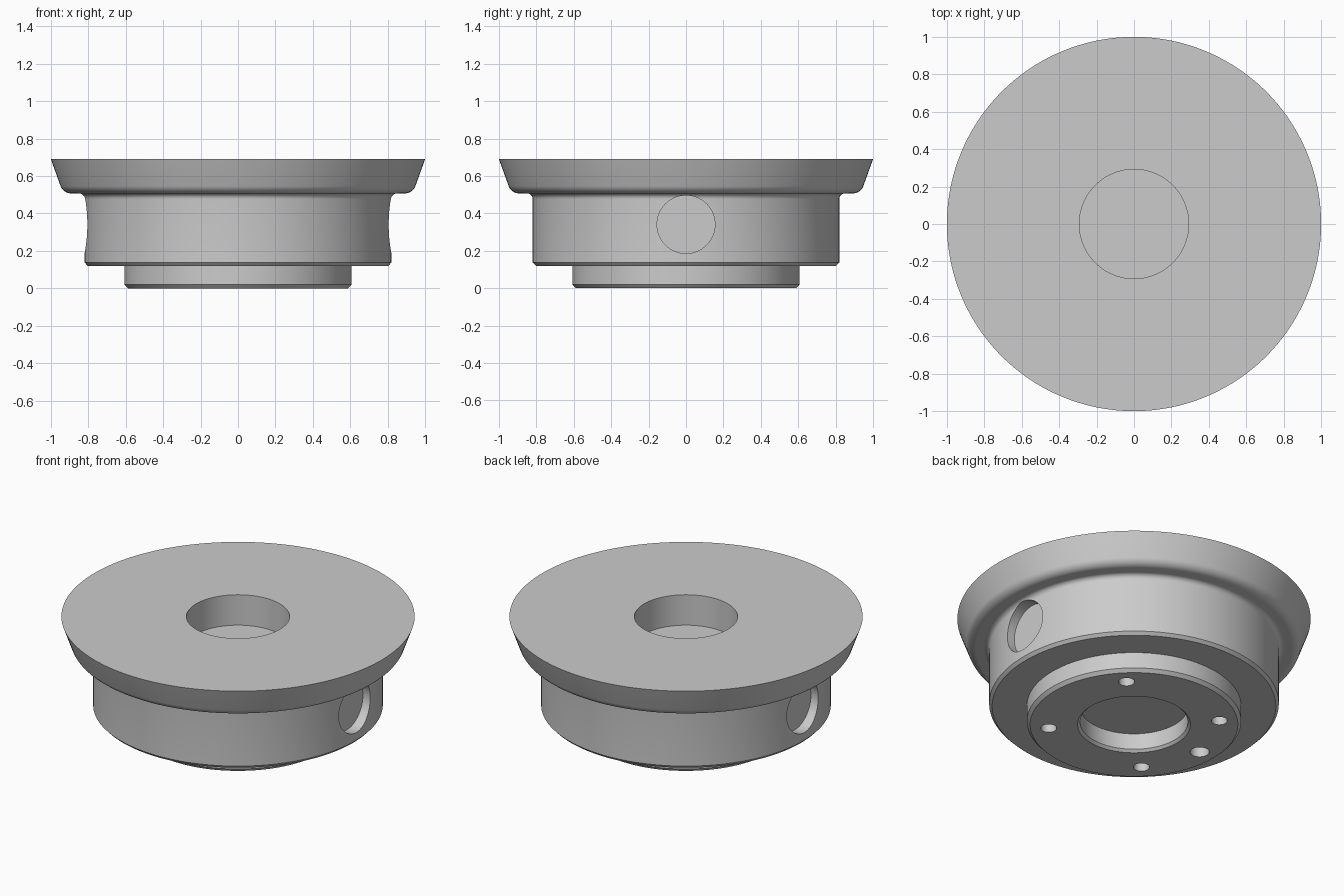
import bpy
import bmesh
from math import sin, cos, pi, radians
from mathutils import Matrix, Vector

if "Cube" in bpy.data.objects:
    bpy.data.objects.remove(bpy.data.objects["Cube"])

SEG = 160


def arc(cx, cz, r, a0, a1, n):
    """Points (radius, z) along an arc, angles in degrees."""
    angles = [radians(a0 + (a1 - a0) * i / n) for i in range(n + 1)]
    return [(cx + r * cos(a), cz + r * sin(a)) for a in angles]


def lathe(name, profile):
    """Revolve an open profile that starts and ends on the z axis."""
    bm = bmesh.new()
    rings = []
    for r, z in profile:
        if r == 0:
            rings.append([bm.verts.new((0, 0, z))])
        else:
            rings.append([bm.verts.new((r * cos(2 * pi * i / SEG), r * sin(2 * pi * i / SEG), z))
                          for i in range(SEG)])
    for a, b in zip(rings, rings[1:]):
        for i in range(SEG):
            j = (i + 1) % SEG
            if len(a) == 1:
                bm.faces.new((a[0], b[j], b[i]))
            elif len(b) == 1:
                bm.faces.new((a[i], a[j], b[0]))
            else:
                bm.faces.new((a[i], a[j], b[j], b[i]))
    bmesh.ops.recalc_face_normals(bm, faces=bm.faces)
    mesh = bpy.data.meshes.new(name)
    bm.to_mesh(mesh)
    bm.free()
    obj = bpy.data.objects.new(name, mesh)
    bpy.context.collection.objects.link(obj)
    return obj


def add_drill(bm, centre, axis, radius, length, segments):
    """Add one closed cylinder to the cutter mesh."""
    turn = Vector((0, 0, 1)).rotation_difference(Vector(axis)).to_matrix().to_4x4()
    bmesh.ops.create_cone(bm, cap_ends=True, segments=segments, radius1=radius,
                          radius2=radius, depth=length,
                          matrix=Matrix.Translation(centre) @ turn)


# Turned body: bottom recess, spigot, drum, flared flange, top pocket
profile = [(0, 0.115), (0.305, 0.115), (0.305, 0.015), (0.32, 0),
           (0.588, 0), (0.607, 0.02), (0.607, 0.12),
           (0.803, 0.12), (0.82, 0.138)]
profile += arc(0.85, 0.477, 0.03, 180, 90, 8)
profile += arc(0.892, 0.567, 0.06, -90, -19.8, 10)
profile += [(1, 0.69), (0.292, 0.69), (0.292, 0.5), (0, 0.5)]
body = lathe("flanged_hub", profile)

# Drills: two side pockets, four bolt holes and one larger locating hole
bm = bmesh.new()
for side in (-1, 1):
    add_drill(bm, (side * 0.855, 0, 0.341), (1, 0, 0), 0.155, 0.2, 64)
for k in range(4):
    a = radians(45 + 90 * k)
    add_drill(bm, (0.485 * cos(a), 0.485 * sin(a), 0.05), (0, 0, 1), 0.045, 0.4, 32)
add_drill(bm, (-0.485, 0, 0.05), (0, 0, 1), 0.054, 0.4, 32)
mesh = bpy.data.meshes.new("drill_cutter")
bm.to_mesh(mesh)
bm.free()
cutter = bpy.data.objects.new("drill_cutter", mesh)
bpy.context.collection.objects.link(cutter)
cutter.hide_render = True

# Cut the holes, then smooth the round surfaces
bpy.context.view_layer.objects.active = body
body.select_set(True)
cut = body.modifiers.new("holes", 'BOOLEAN')
cut.operation = 'DIFFERENCE'
cut.solver = 'EXACT'
cut.object = cutter
bpy.ops.object.modifier_apply(modifier=cut.name)
bpy.data.objects.remove(cutter)
bpy.ops.object.shade_smooth_by_angle(angle=radians(30))
